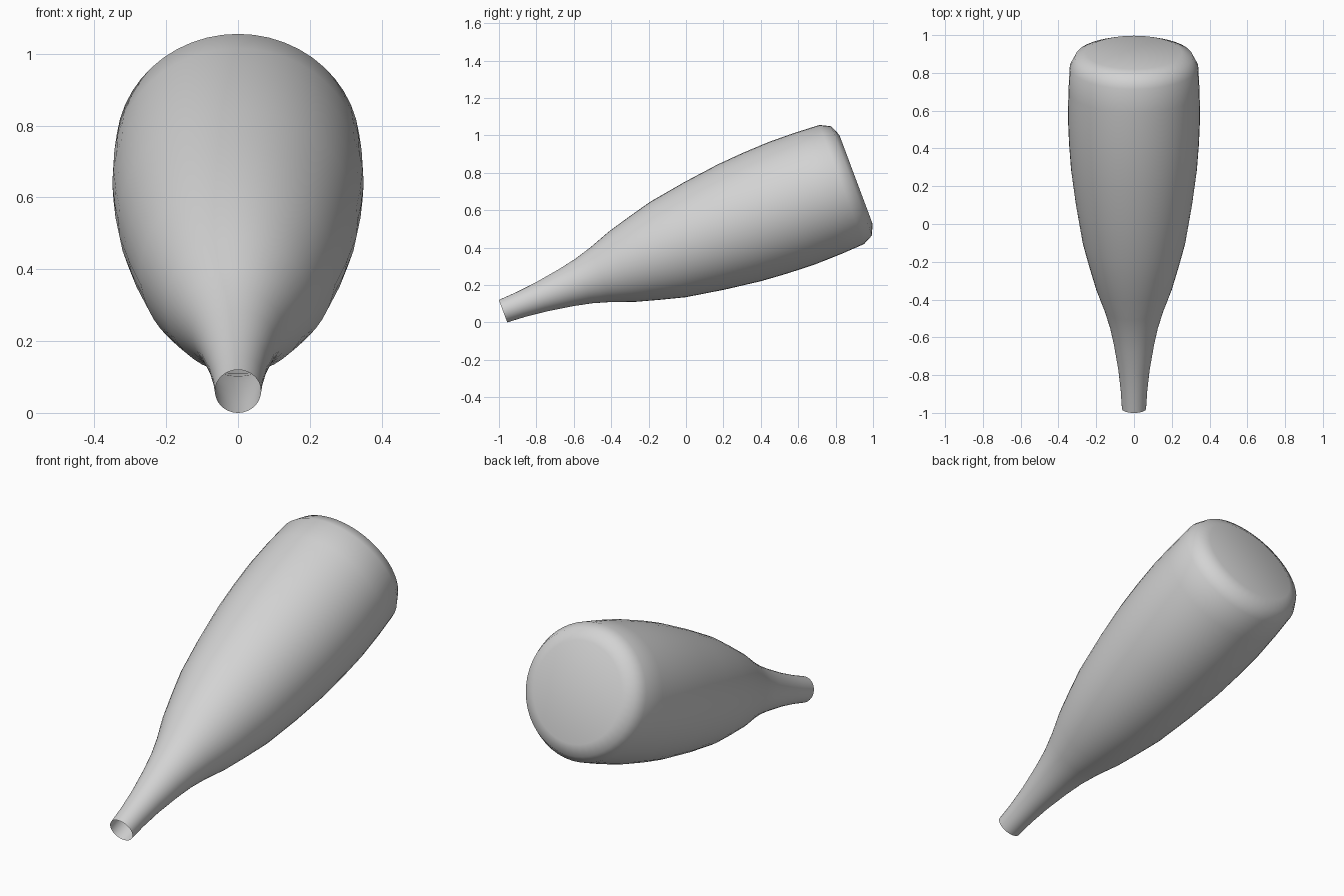
import bpy, bmesh, math
from mathutils import Matrix

cube = bpy.data.objects.get("Cube")
if cube:
    bpy.data.objects.remove(cube, do_unlink=True)

SEGMENTS = 48
TILT = math.radians(20.5)

# Profile from the open mouth to the flat base: (distance along axis, radius)
PROFILE = [(0, .064), (.1, .070), (.22, .083), (.36, .106), (.46, .127),
           (.56, .157), (.68, .201), (.8, .235), (.94, .272), (1.15, .307),
           (1.35, .333), (1.5, .344), (1.65, .35), (1.8, .347),
           (1.933, .340), (1.99, .311), (2.014, .252)]

grey = bpy.data.materials.new("plain grey")
grey.use_nodes = True
grey.diffuse_color = (.65, .65, .65, 1)
grey.node_tree.nodes["Principled BSDF"].inputs["Base Color"].default_value = (.65, .65, .65, 1)

# Bottle shell: rings joined along the axis, open at the mouth
bm = bmesh.new()
rings = []
for height, radius in PROFILE:
    ring = []
    for i in range(SEGMENTS):
        a = math.tau * i / SEGMENTS
        ring.append(bm.verts.new((radius * math.cos(a), radius * math.sin(a), height)))
    rings.append(ring)
for low, high in zip(rings, rings[1:]):
    for i in range(SEGMENTS):
        j = (i + 1) % SEGMENTS
        bm.faces.new((low[i], low[j], high[j], high[i]))

# Flat base
bm.faces.new(rings[-1])

# Lay the bottle back at an angle, mouth to the front
bm.transform(Matrix.Translation((0, -.978, .06)) @ Matrix.Rotation(TILT - math.pi / 2, 4, 'X'))
for face in bm.faces:
    face.smooth = True
mesh = bpy.data.meshes.new("bottle")
bm.to_mesh(mesh)
bm.free()
mesh.materials.append(grey)
bottle = bpy.data.objects.new("bottle", mesh)
bpy.context.collection.objects.link(bottle)
